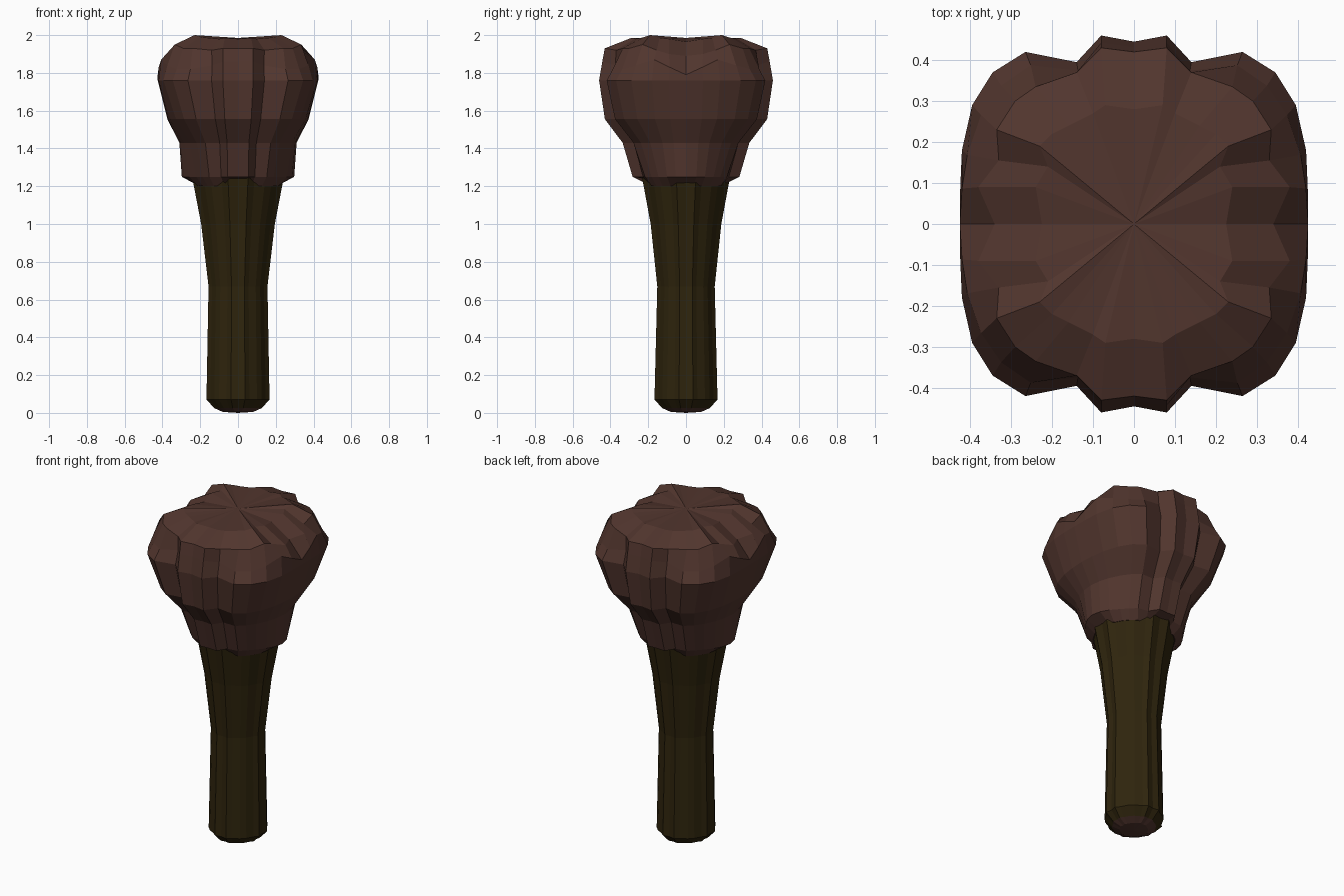
import bpy, bmesh, math

if "Cube" in bpy.data.objects:
    bpy.data.objects.remove(bpy.data.objects["Cube"])


def material(name, rgb):
    m = bpy.data.materials.new(name)
    m.diffuse_color = (*rgb, 1)
    m.use_nodes = True
    m.node_tree.nodes["Principled BSDF"].inputs["Base Color"].default_value = m.diffuse_color
    return m


BROWN = material("dark brown", (0.083, 0.036, 0.027))
OLIVE = material("dark olive", (0.028, 0.018, 0.004))


def full_ring(quarter):
    """Mirror a quarter outline (+x axis to +y axis) into a closed ring."""
    half = quarter + [(-x, y, z) for x, y, z in reversed(quarter[:-1])]
    return half + [(x, -y, z) for x, y, z in reversed(half[1:-1])]


def loft(name, quarters, mats, low, high, rule=None):
    bm = bmesh.new()
    rings = [[bm.verts.new(p) for p in full_ring(q)] for q in quarters]
    n = len(rings[0])
    for a, b in zip(rings, rings[1:]):
        for i in range(n):
            j = (i + 1) % n
            bm.faces.new((a[i], a[j], b[j], b[i]))
    for ring, z in ((rings[0], low), (rings[-1], high)):
        tip = bm.verts.new((0, 0, z))
        for i in range(n):
            bm.faces.new((ring[i], ring[(i + 1) % n], tip))
    bmesh.ops.recalc_face_normals(bm, faces=bm.faces)
    if rule:
        for f in bm.faces:
            f.material_index = rule(f)
    me = bpy.data.meshes.new(name)
    bm.to_mesh(me)
    bm.free()
    for m in mats:
        me.materials.append(m)
    ob = bpy.data.objects.new(name, me)
    bpy.context.collection.objects.link(ob)
    return ob


# Ribbed handle, flaring toward the head
RIB = [(0.96, 0), (1.0, 0.22), (0.88, 0.36), (0.75, 0.60), (0.60, 0.75),
       (0.36, 0.88), (0.22, 1.0), (0, 0.96)]
handle_rings = [(0.005, 0.08, 0.08), (0.025, 0.125, 0.125), (0.07, 0.167, 0.167),
                (0.67, 0.156, 0.152), (1.0, 0.195, 0.187), (1.26, 0.245, 0.235)]
loft("handle", [[(x * sx, y * sy, z) for x, y in RIB] for z, sx, sy in handle_rings],
     [OLIVE, BROWN], low=0.0, high=1.28,
     rule=lambda f: 1 if f.calc_center_median().z < 0.022 else 0)

# Head: lumpy squarish outline at the widest level, scaled down below
OUTER = [(0.425, 0), (0.424, 0.09), (0.42, 0.18), (0.395, 0.29), (0.345, 0.37),
         (0.265, 0.42), (0.14, 0.395), (0.08, 0.46), (0, 0.445)]


def head_ring(sx, sy, c, z):
    """Scaled outline with its corners pulled in by c; z is one or nine heights."""
    pts = []
    for i, (x, y) in enumerate(OUTER):
        k = 1 - c * math.sin(2 * math.atan2(y, x)) ** 2
        pts.append((x * sx * k, y * sy * k, z[i] if isinstance(z, list) else z))
    return pts


HEM = [1.22, 1.21, 1.2, 1.2, 1.2, 1.2, 1.2, 1.24, 1.24]
SHOULDER = [1.79, 1.83, 1.87, 1.84, 1.82, 1.82, 1.84, 1.86, 1.86]
rings = [head_ring(0.54, 0.49, 0.14, HEM),
         head_ring(0.70, 0.63, 0.22, 1.25),
         head_ring(0.73, 0.74, 0.13, 1.43),
         head_ring(0.88, 0.94, 0.06, 1.555),
         head_ring(1.0, 1.0, 0.0, 1.76),
         head_ring(1.0, 0.97, 0.06, SHOULDER)]
# Notched rim and crown
RIM = [(0.34, 0, 1.89), (0.38, 0.09, 1.90), (0.33, 0.155, 1.92), (0.335, 0.23, 1.95),
       (0.29, 0.30, 1.93), (0.24, 0.335, 1.93), (0.14, 0.37, 1.92),
       (0.08, 0.43, 1.93), (0, 0.42, 1.93)]
CROWN = [(0.225, 0, 1.965), (0.24, 0.09, 1.98), (0.21, 0.14, 1.985), (0.23, 0.19, 2.0),
         (0.20, 0.22, 1.99), (0.16, 0.24, 1.985), (0.10, 0.27, 1.98),
         (0.07, 0.29, 1.985), (0, 0.28, 1.98)]
rings += [RIM, CROWN]
loft("head", rings, [BROWN], low=1.24, high=1.985)
